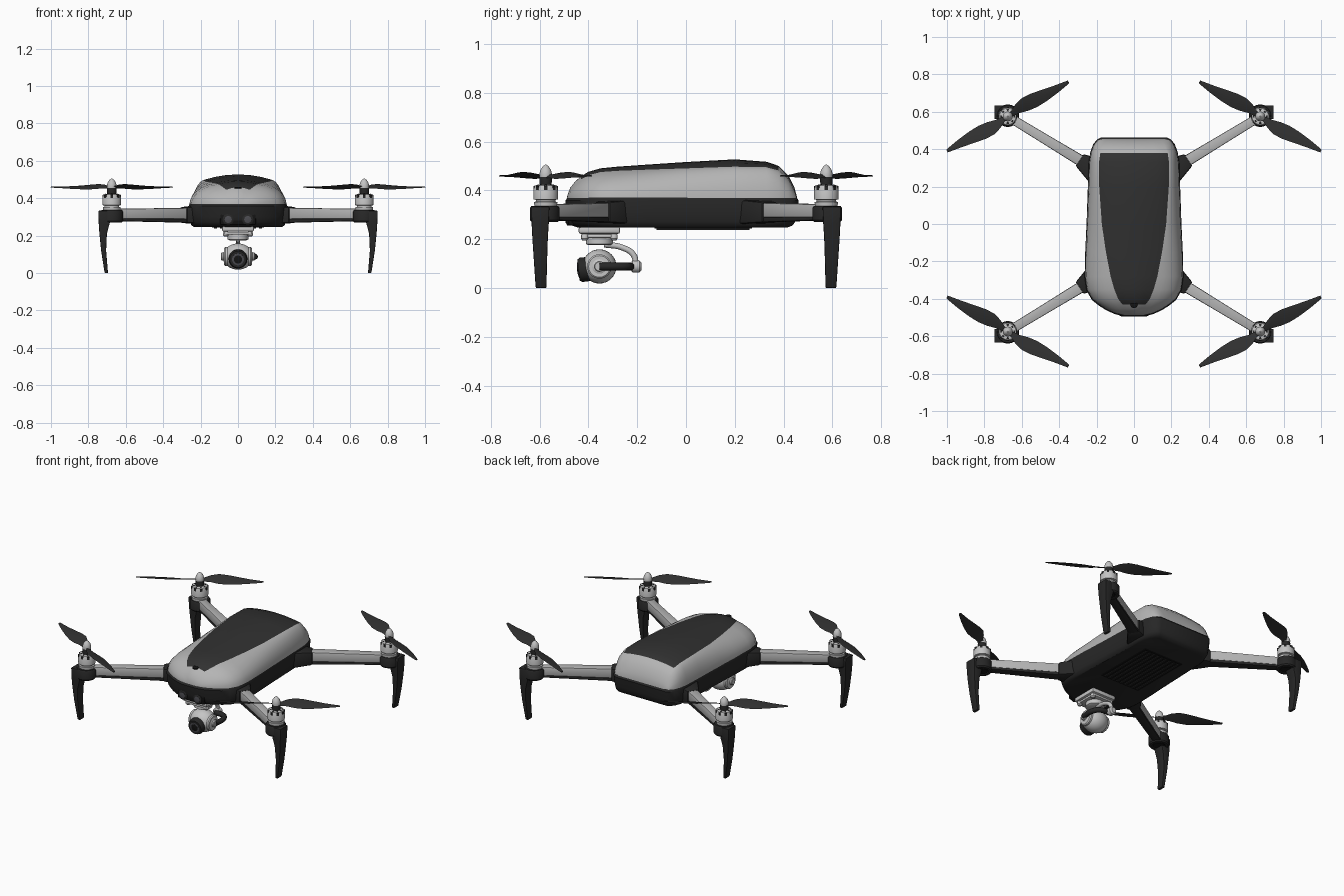
import bpy, bmesh, math
from mathutils import Matrix, Vector

cube = bpy.data.objects.get("Cube")
if cube:
    bpy.data.objects.remove(cube)


def material(name, r, g, b):
    m = bpy.data.materials.new(name)
    m.use_nodes = True
    m.diffuse_color = (r, g, b, 1)
    m.node_tree.nodes["Principled BSDF"].inputs["Base Color"].default_value = (r, g, b, 1)
    return m


SHELL = material("light grey shell", .46, .46, .46)
METAL = material("pale grey metal", .56, .56, .56)
PANEL = material("charcoal panel", .03, .03, .03)
HULL = material("dark hull", .02, .02, .02)
BLACK = material("black glass", .007, .007, .007)
GLASS = material("grey lens", .07, .07, .08)
built = []


def finish(name, bm, mats, bevel=0):
    """Clean up a bmesh and turn it into an object."""
    bmesh.ops.recalc_face_normals(bm, faces=bm.faces)
    if bevel:
        bmesh.ops.bevel(bm, geom=bm.edges[:], offset=bevel, segments=2,
                        profile=.5, affect='EDGES')
    mesh = bpy.data.meshes.new(name)
    bm.to_mesh(mesh)
    bm.free()
    for m in mats:
        mesh.materials.append(m)
    ob = bpy.data.objects.new(name, mesh)
    bpy.context.scene.collection.objects.link(ob)
    built.append(ob)
    return ob


def loft(name, rings, mats, closed=True, bevel=0, rule=None):
    """Skin a list of equal-length rings and cap both ends."""
    bm = bmesh.new()
    rows = [[bm.verts.new(p) for p in ring] for ring in rings]
    n = len(rows[0])
    for i in range(len(rows) - 1):
        for j in range(n if closed else n - 1):
            k = (j + 1) % n
            f = bm.faces.new((rows[i][j], rows[i][k], rows[i + 1][k], rows[i + 1][j]))
            if rule:
                f.material_index = rule(i, j)
    bm.faces.new(rows[0])
    bm.faces.new(rows[-1])
    return finish(name, bm, mats, bevel)


def lathe(name, profile, centre, mat, axis=(0, 0, 1), sides=32):
    """Spin (radius, height) pairs about an axis through centre."""
    turn = Vector((0, 0, 1)).rotation_difference(Vector(axis)).to_matrix()
    rings = []
    for r, h in profile:
        angles = [math.tau * k / sides for k in range(sides)]
        rings.append([turn @ Vector((r * math.cos(a), r * math.sin(a), h)) + Vector(centre)
                      for a in angles])
    return loft(name, rings, [mat])


def beam(name, start, end, w0, w1, z0, z1, mat, bevel=0):
    """Horizontal tapered bar; z0 and z1 are (low, high) at each end."""
    a, b = Vector(start), Vector(end)
    d = (b - a).normalized()
    side = Vector((-d.y, d.x))
    rings = []
    for p, w, (lo, hi) in ((a, w0, z0), (b, w1, z1)):
        l, r = p + side * w / 2, p - side * w / 2
        rings.append([(l.x, l.y, lo), (r.x, r.y, lo), (r.x, r.y, hi), (l.x, l.y, hi)])
    return loft(name, rings, [mat], bevel=bevel)


def box(name, x, y, z, mat, bevel=0):
    mid = (x[0] + x[1]) / 2
    w = x[1] - x[0]
    return beam(name, (mid, y[0]), (mid, y[1]), w, w, z, z, mat, bevel)


def tube(name, points, radius, mat):
    cu = bpy.data.curves.new(name, 'CURVE')
    cu.dimensions = '3D'
    cu.bevel_depth, cu.bevel_resolution, cu.use_fill_caps = radius, 4, True
    sp = cu.splines.new('BEZIER')
    sp.bezier_points.add(len(points) - 1)
    for bp, p in zip(sp.bezier_points, points):
        bp.co = p
        bp.handle_left_type = bp.handle_right_type = 'AUTO'
    cu.materials.append(mat)
    bpy.context.scene.collection.objects.link(bpy.data.objects.new(name, cu))


# Body stations: y, half width, panel half width, panel edge height, ridge height
RIM = .365
stations = [
    (-.487, .05, .03, .373, .376), (-.475, .10, .04, .40, .41), (-.455, .145, .05, .425, .435),
    (-.43, .185, .062, .445, .458), (-.40, .222, .085, .462, .476), (-.35, .25, .105, .475, .49),
    (-.28, .26, .125, .48, .497), (-.15, .257, .15, .485, .506), (0, .25, .172, .49, .516),
    (.2, .243, .186, .497, .527), (.33, .238, .187, .495, .517), (.38, .23, .18, .482, .50),
    (.42, .215, .165, .445, .46), (.445, .195, .15, .40, .41), (.455, .175, .14, .37, .372)]


def shell_section(y, w, p, edge, ridge):
    lim = math.radians(75)
    right = []
    for k in range(7):
        a = lim * k / 6
        right.append((p + (w - p) * (math.cos(a) - math.cos(lim)) / (1 - math.cos(lim)),
                      RIM + (edge - RIM) * math.sin(a) / math.sin(lim)))
    for u in (2 / 3, 1 / 3, 0):
        right.append((p * u, edge + (ridge - edge) * (1 - u * u)))
    pts = right + [(-x, z) for x, z in reversed(right[:-1])]
    return [(x, y, z) for x, z in pts]


loft("upper_shell", [shell_section(*s) for s in stations], [SHELL, PANEL], closed=False,
     rule=lambda i, j: int(3 <= i < 11 and 6 <= j < 12))
lathe("nose_button", [(.02, 0), (.02, .006), (.015, .009)], (0, -.43, .452), BLACK)

# Lower hull follows the same outline
outline = [(s[1], s[0]) for s in stations] + [(-s[1], s[0]) for s in reversed(stations)]
hull_profile = [(.372, .995), (.358, 1.015), (.30, 1.0), (.272, .985), (.256, .96), (.247, .91)]
loft("lower_hull", [[(x * k, y * k, z) for x, y in outline] for z, k in hull_profile], [HULL])

# Belly vents
box("vent_plate", (-.14, .14), (-.13, .27), (.243, .25), BLACK)
for k in range(9):
    x = -.12 + k * .03
    box(f"vent_rib_{k + 1}", (x - .007, x + .007), (-.12, .26), (.238, .248), HULL)

# Forward sensors
box("sensor_bezel", (-.095, .095), (-.482, -.43), (.256, .315), BLACK, .008)
for side, x in (("left", .052), ("right", -.052)):
    lathe(f"{side}_sensor_ring", [(.03, 0), (.03, .03), (.022, .034)], (x, -.457, .286), HULL, (0, -1, 0))
    lathe(f"{side}_sensor_lens", [(.019, 0), (.019, .036), (.01, .038)], (x, -.457, .286), GLASS, (0, -1, 0))

# Arm, motor, rotor and leg for one corner, mirrored to the others afterwards
body_count = len(built)
MX, MY = .675, .575
beam("arm_hinge", (.19, .275), (.292, .343), .15, .075, (.262, .362), (.268, .352), HULL, .01)
beam("arm", (.23, .305), (MX, MY), .06, .048, (.288, .349), (.29, .343), SHELL, .006)
beam("arm_underside", (.23, .305), (MX, MY), .062, .046, (.268, .29), (.278, .292), HULL, .004)
lathe("motor_pod", [(.035, .278), (.04, .27), (.054, .27), (.06, .278), (.06, .328), (.055, .336)],
      (MX, MY + .004, 0), HULL)
lathe("motor_pod_cap", [(.034, .272), (.034, .285)], (MX, MY + .004, 0), BLACK)
leg = [(.333, .685, .747, .56, .634), (.27, .685, .745, .562, .633), (.21, .701, .741, .566, .63),
       (.12, .705, .732, .569, .624), (0, .695, .713, .572, .616)]
loft("landing_leg", [[(a, c, z), (b, c, z), (b, d, z), (a, d, z)] for z, a, b, c, d in leg],
     [HULL], bevel=.004)
lathe("motor", [(.046, .333), (.048, .352), (.04, .354), (.04, .361), (.05, .363), (.05, .404),
                (.044, .42), (.03, .423)], (MX, MY, 0), METAL)
for k in range(8):
    a = math.tau * k / 8
    d = Vector((math.cos(a), math.sin(a)))
    beam(f"motor_slot_{k + 1}", Vector((MX, MY)) + d * .03, Vector((MX, MY)) + d * .0505,
         .01, .014, (.408, .4245), (.402, .417), HULL)
lathe("rotor_hub", [(.024, .42), (.026, .45), (.022, .468)], (MX, MY, 0), HULL)
lathe("spinner", [(.025, .455), (.026, .468), (.021, .485), (.012, .498), (.003, .505)],
      (MX, MY, 0), METAL)

# Blade stations: distance, leading edge, trailing edge, twist in degrees
blade = [(.0, .012, -.012, 30), (.03, .016, -.013, 30), (.065, .034, -.016, 26),
         (.11, .047, -.028, 22), (.16, .045, -.035, 18), (.22, .034, -.033, 15),
         (.29, .02, -.025, 11), (.35, .01, -.015, 8), (.374, .006, -.009, 6)]
for n, flip in enumerate((1, -1)):
    along = Vector((-.866, .5, 0)) * flip
    across = Vector((.5, .866, 0)) * flip
    rings = []
    for s, lead, trail, twist in blade:
        chord = across * math.cos(math.radians(twist)) + Vector((0, 0, math.sin(math.radians(twist))))
        base = Vector((MX, MY, .458)) + along * s
        mid = base + across * (lead * .6 + trail * .4) + (chord - across) * (lead * .6 + trail * .4)
        front, back = base + across * lead, base + across * trail
        front.z += lead * chord.z
        back.z += trail * chord.z
        up = Vector((0, 0, .004))
        rings.append([front, mid + up, back, mid - up * .5])
    loft(f"rotor_blade_{n + 1}", rings, [PANEL])

corner = built[body_count:]
for end, sy in (("rear", 1), ("front", -1)):
    for side, sx in (("left", 1), ("right", -1)):
        if sx == sy == 1:
            continue
        for ob in corner:
            mesh = ob.data.copy()
            mesh.transform(Matrix.Diagonal((sx, sy, 1, 1)))
            if sx * sy < 0:
                mesh.flip_normals()
            new = bpy.data.objects.new(f"{end}_{side}_{ob.name}", mesh)
            bpy.context.scene.collection.objects.link(new)
            built.append(new)
for ob in corner:
    ob.name = "rear_left_" + ob.name

# Gimbal mount
GY, GZ = -.355, .088
box("gimbal_plate", (-.085, .085), (-.44, -.27), (.222, .25), METAL, .008)
box("gimbal_tray", (-.075, .075), (-.43, -.28), (.205, .22), METAL, .006)
lathe("yaw_motor", [(.045, .175), (.055, .18), (.055, .207)], (0, GY, 0), METAL)
for x in (-.065, .065):
    for y in (-.415, -.295):
        lathe("gimbal_damper", [(.01, .195), (.015, .202), (.015, .216), (.01, .224)], (x, y, 0), METAL, sides=16)
tube("yaw_arm", [(0, GY + .02, .178), (0, -.26, .165), (0, -.215, .135), (0, -.205, GZ)], .012, METAL)
lathe("roll_motor", [(.016, -.022), (.025, -.014), (.025, .014), (.016, .022)], (0, -.205, GZ), METAL, (0, 1, 0))
tube("roll_bracket", [(0, -.228, GZ), (.06, -.235, GZ), (.086, -.27, GZ), (.086, GY, GZ)], .016, HULL)

# Camera ball with side caps and lens
arc = [math.pi * (k + .15) / 16.3 for k in range(17)]
lathe("camera_ball", [(.07 * math.sin(a), -.082 * math.cos(a)) for a in arc], (0, GY, GZ), METAL, (1, 0, 0))
for side, sx in (("left", 1), ("right", -1)):
    lathe(f"{side}_pitch_cap", [(.05, .03), (.05, .068), (.044, .074)], (0, GY, GZ), METAL, (sx, 0, 0))
    lathe(f"{side}_pitch_hub", [(.022, .06), (.022, .086), (.018, .09)], (0, GY, GZ), METAL, (sx, 0, 0))
aim = (0, -1, -.12)
lathe("lens_housing", [(.05, .03), (.05, .075), (.044, .086), (.034, .086)], (0, GY, GZ - .005), HULL, aim)
lathe("lens_ring", [(.032, .06), (.032, .088), (.026, .089)], (0, GY, GZ - .005), GLASS, aim)
lathe("lens_glass", [(.022, .06), (.022, .09), (.012, .092)], (0, GY, GZ - .005), BLACK, aim)

# Smooth shading with sharp edges kept
bpy.ops.object.select_all(action='DESELECT')
for ob in built:
    ob.select_set(True)
bpy.context.view_layer.objects.active = built[0]
bpy.ops.object.shade_smooth_by_angle(angle=math.radians(35))
